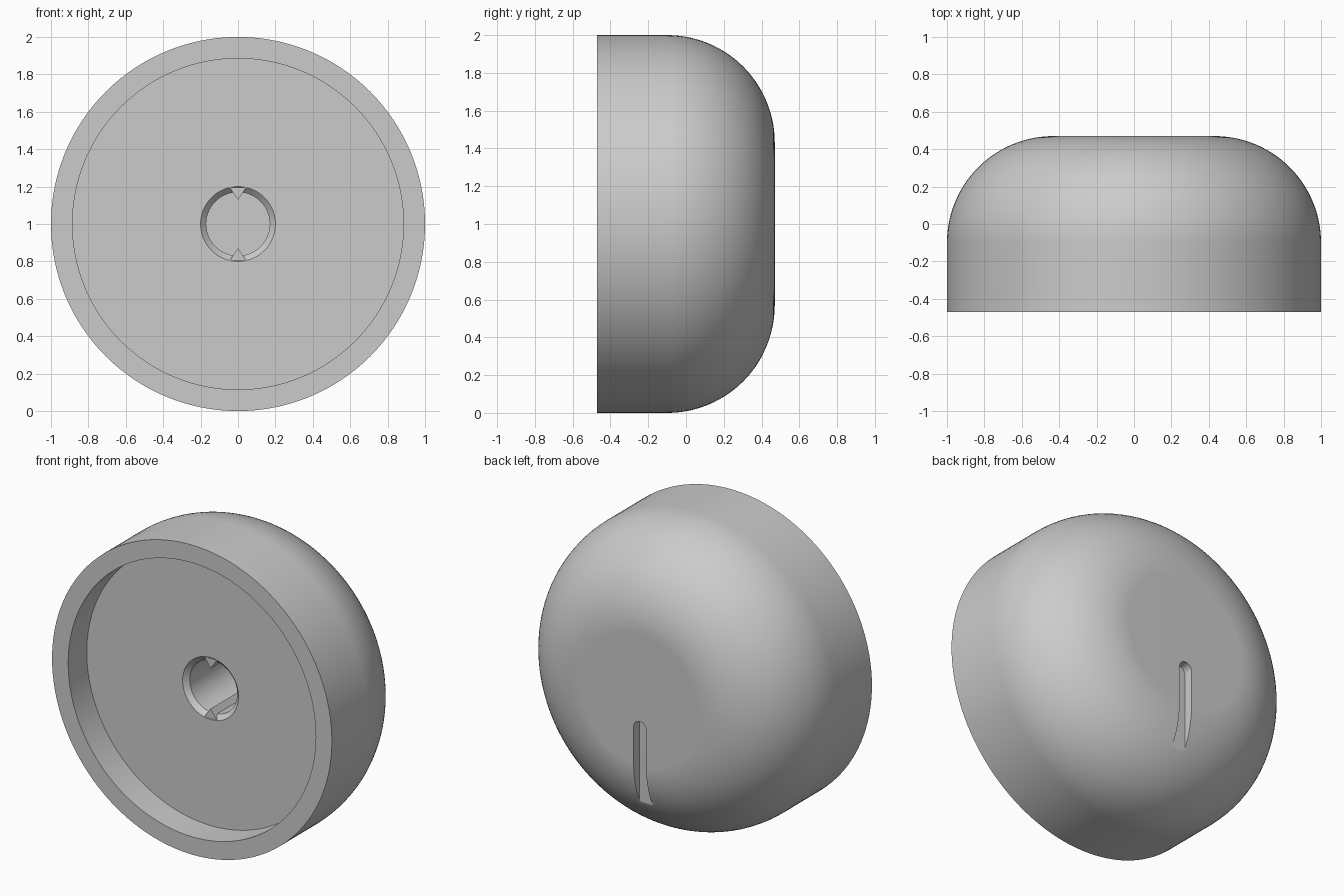
import bpy, bmesh
from math import pi, sin, cos, radians
from mathutils import Matrix, Vector

cube = bpy.data.objects.get("Cube")
if cube:
    bpy.data.objects.remove(cube, do_unlink=True)

grey = bpy.data.materials.new("light_grey")
grey.use_nodes = True
colour = (0.6, 0.6, 0.6, 1)
grey.diffuse_color = colour
grey.node_tree.nodes["Principled BSDF"].inputs["Base Color"].default_value = colour

FRONT, BACK, FLOOR, HOLE_END = -0.47, 0.47, -0.28, 0.3
ROUND = 0.57          # radius of the rounded back edge
AXIS = Vector((0, 0, 1))


def finish(name, bm):
    bmesh.ops.recalc_face_normals(bm, faces=bm.faces)
    mesh = bpy.data.meshes.new(name)
    bm.to_mesh(mesh)
    bm.free()
    mesh.materials.append(grey)
    obj = bpy.data.objects.new(name, mesh)
    bpy.context.collection.objects.link(obj)
    return obj


def prism(name, outline, y0, y1):
    """Extrude an (x, height from axis) outline along y."""
    bm = bmesh.new()
    face = bm.faces.new([bm.verts.new((x, y0, 1 + h)) for x, h in outline])
    made = bmesh.ops.extrude_face_region(bm, geom=[face])["geom"]
    moved = [v for v in made if isinstance(v, bmesh.types.BMVert)]
    bmesh.ops.translate(bm, verts=moved, vec=(0, y1 - y0, 0))
    return finish(name, bm)


# Knob body: (radius, y) profile turned about the horizontal axis
profile = [(0, HOLE_END), (0.17, HOLE_END), (0.17, FLOOR + 0.03), (0.2, FLOOR),
           (0.885, FLOOR), (0.885, FRONT), (1, FRONT)]
steps = 28
for i in range(steps + 1):
    a = pi / 2 * i / steps
    profile.append((1 - ROUND + ROUND * cos(a), BACK - ROUND + ROUND * sin(a)))
profile.append((0, BACK))

bm = bmesh.new()
verts = [bm.verts.new((r, y, 1)) for r, y in profile]
edges = [bm.edges.new(pair) for pair in zip(verts, verts[1:])]
bmesh.ops.spin(bm, geom=verts + edges, cent=AXIS, axis=(0, 1, 0),
               angle=2 * pi, steps=128)
bmesh.ops.remove_doubles(bm, verts=bm.verts, dist=1e-5)
body = finish("knob_body", bm)

# Pointer groove with a rounded upper end, running out on the curved edge
half = 0.045
arc = [(half * cos(pi * i / 12), -0.14 - half + half * sin(pi * i / 12))
       for i in range(13)]
cutter = prism("groove_cutter", arc + [(-half, -0.9), (half, -0.9)],
               BACK - 0.06, BACK + 0.2)
cutter.hide_render = True
cut = body.modifiers.new("pointer_groove", "BOOLEAN")
cut.operation = "DIFFERENCE"
cut.solver = "EXACT"
cut.object = cutter
bpy.context.view_layer.objects.active = body
body.select_set(True)
bpy.ops.object.modifier_apply(modifier=cut.name)
bpy.data.objects.remove(cutter, do_unlink=True)
bpy.ops.object.shade_smooth_by_angle(angle=radians(30))
weighted = body.modifiers.new("even_shading", "WEIGHTED_NORMAL")
weighted.keep_sharp = True

# Pointed keys at the top and bottom of the shaft hole
for name, side in (("upper_key", 1), ("lower_key", -1)):
    prism(name, [(-0.045, 0.195 * side), (0, 0.13 * side), (0.045, 0.195 * side)],
          FLOOR, HOLE_END)
